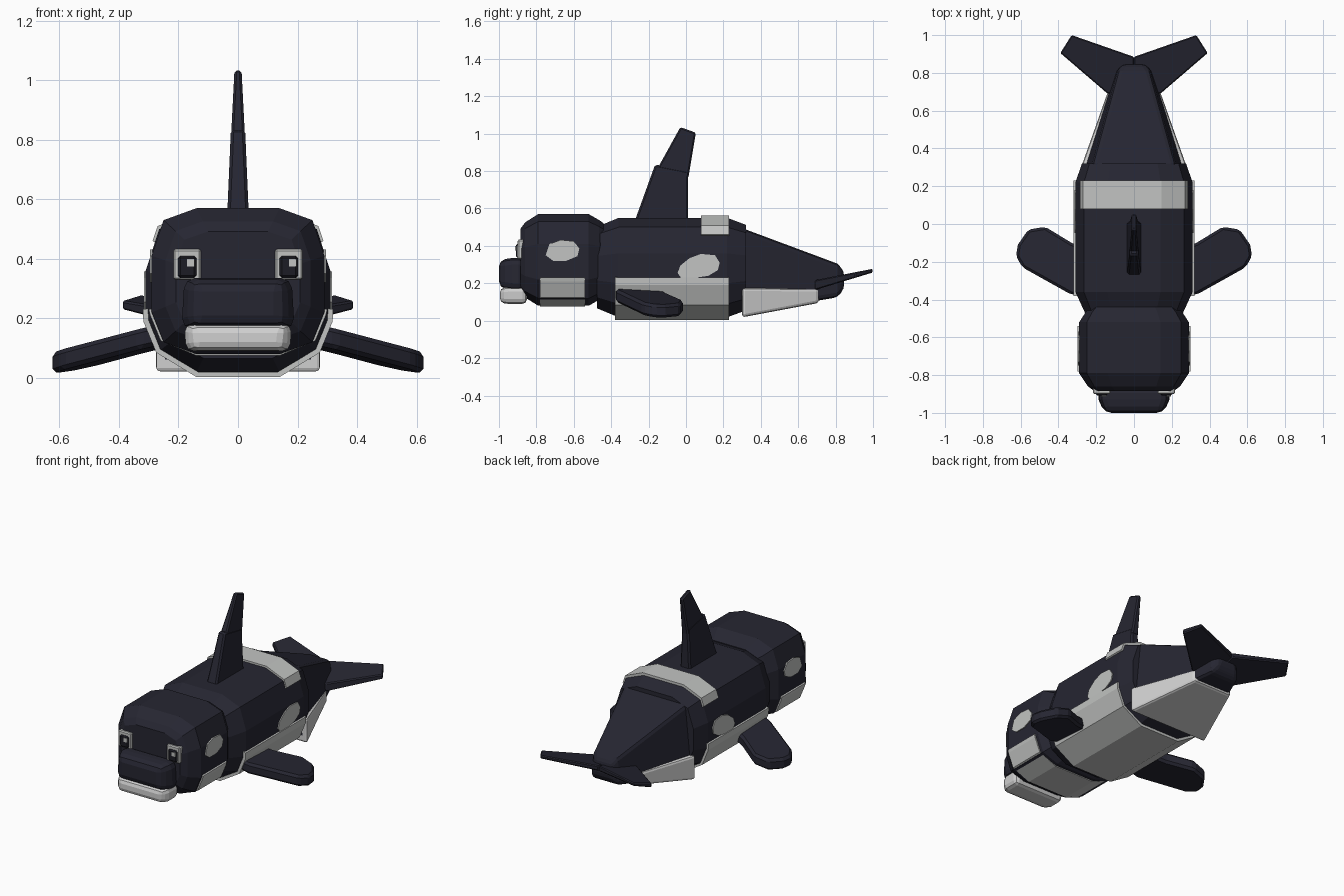
import bpy, bmesh
from mathutils import Vector

cube = bpy.data.objects.get("Cube")
if cube:
    bpy.data.objects.remove(cube, do_unlink=True)


def material(name, r, g, b):
    m = bpy.data.materials.new(name)
    m.use_nodes = True
    m.diffuse_color = (r, g, b, 1)
    m.node_tree.nodes["Principled BSDF"].inputs["Base Color"].default_value = (r, g, b, 1)
    return m


NAVY = material("dark navy skin", 0.019, 0.019, 0.031)
BLACK = material("black pupil", 0.012, 0.012, 0.018)
GREY = material("pale grey markings", 0.54, 0.55, 0.54)
LIGHT = material("light grey underside", 0.63, 0.63, 0.63)


def make(name, verts, faces, mat, bevel=0, segments=1):
    mesh = bpy.data.meshes.new(name)
    mesh.from_pydata([tuple(v) for v in verts], [], faces)
    bm = bmesh.new()
    bm.from_mesh(mesh)
    bmesh.ops.recalc_face_normals(bm, faces=bm.faces)
    bm.to_mesh(mesh)
    bm.free()
    ob = bpy.data.objects.new(name, mesh)
    bpy.context.collection.objects.link(ob)
    mesh.materials.append(mat)
    if bevel:
        mod = ob.modifiers.new("Bevel", "BEVEL")
        mod.width = bevel
        mod.segments = segments
        mod.limit_method = 'ANGLE'
    return ob


def bridge(name, rings, mat, **kw):
    """Skin a list of equal vertex rings and cap both ends."""
    n = len(rings[0])
    faces = [tuple(range(n)), tuple(range((len(rings) - 1) * n, len(rings) * n))]
    for r in range(len(rings) - 1):
        for i in range(n):
            j = (i + 1) % n
            faces.append((r * n + i, r * n + j, (r + 1) * n + j, (r + 1) * n + i))
    return make(name, [v for ring in rings for v in ring], faces, mat, **kw)


def hull(name, half, stations, mat):
    """Mirror a half section and scale it about its centre along y."""
    mid = (half[0][1] + half[-1][1]) / 2
    section = half + [(-x, z) for x, z in reversed(half)]
    rings = [[(x * sx, y, mid + (z - mid) * sz) for x, z in section]
             for y, sx, sz in stations]
    return bridge(name, rings, mat)


def taper_box(name, stations, mat, bevel, segments=2):
    """Stations are y, bottom half width, top half width, bottom z, top z."""
    rings = [[(-b, y, z0), (b, y, z0), (t, y, z1), (-t, y, z1)]
             for y, b, t, z0, z1 in stations]
    return bridge(name, rings, mat, bevel=bevel, segments=segments)


def box(name, lo, hi, mat, bevel=0):
    rings = [[(lo[0], y, lo[2]), (hi[0], y, lo[2]), (hi[0], y, hi[2]), (lo[0], y, hi[2])]
             for y in (lo[1], hi[1])]
    return bridge(name, rings, mat, bevel=bevel)


def band(name, half, y0, y1, mat):
    """Thin wrapped strip following a mirrored half section."""
    pts = half + [(-x, z) for x, z in reversed(half)]
    n = len(pts)
    centre = Vector((0, 0.29))
    inner = [Vector(p) + (centre - Vector(p)).normalized() * 0.018 for p in pts]
    loop = pts + [tuple(p) for p in reversed(inner)]
    rings = [[(x, y, z) for x, z in loop] for y in (y0, y1)]
    ob = bridge(name, rings, mat)
    bm = bmesh.new()
    bm.from_mesh(ob.data)
    bmesh.ops.triangulate(bm, faces=[f for f in bm.faces if len(f.verts) == 2 * n])
    bm.to_mesh(ob.data)
    bm.free()


# Head and body
hull("head", [(0.14, 0.08), (0.25, 0.12), (0.29, 0.22), (0.29, 0.41), (0.25, 0.53), (0.14, 0.57)],
     [(-0.885, 0.72, 0.68), (-0.86, 0.84, 0.82), (-0.79, 1, 1), (-0.52, 1, 1),
      (-0.465, 0.88, 0.87), (-0.44, 0.8, 0.8)], NAVY)
hull("body", [(0.14, 0.018), (0.265, 0.09), (0.31, 0.2), (0.31, 0.36), (0.265, 0.5), (0.14, 0.55)],
     [(-0.475, 0.83, 0.82), (-0.36, 1, 1), (0.22, 1, 1), (0.32, 0.89, 0.86)], NAVY)

# Tail with its pale underside
taper_box("tail", [(0.3, 0.27, 0.225, 0.04, 0.495), (0.81, 0.1, 0.085, 0.125, 0.305),
                   (0.845, 0.07, 0.06, 0.17, 0.265)], NAVY, 0.022)
taper_box("tail_underside", [(0.3, 0.28, 0.28, 0.018, 0.175), (0.71, 0.135, 0.135, 0.095, 0.17)],
          LIGHT, 0.015)

# Wrapped markings
band("head_belly", [(0.3, 0.23), (0.295, 0.21), (0.26, 0.125), (0.14, 0.075)], -0.78, -0.54, GREY)
band("body_belly", [(0.32, 0.23), (0.318, 0.19), (0.275, 0.085), (0.14, 0.003)], -0.38, 0.23, GREY)
band("back_saddle", [(0.287, 0.46), (0.27, 0.51), (0.145, 0.562)], 0.08, 0.23, GREY)

# Snout and lower jaw
taper_box("snout", [(-1.0, 0.155, 0.155, 0.175, 0.325), (-0.93, 0.19, 0.18, 0.165, 0.335),
                    (-0.86, 0.19, 0.18, 0.165, 0.335)], NAVY, 0.035)
taper_box("lower_jaw", [(-0.995, 0.15, 0.16, 0.095, 0.175), (-0.95, 0.175, 0.18, 0.09, 0.18),
                        (-0.85, 0.175, 0.18, 0.09, 0.18)], LIGHT, 0.025)

# Side spots
HEAD_SPOT = [(-0.75, 0.35), (-0.71, 0.32), (-0.64, 0.32), (-0.58, 0.345), (-0.57, 0.385),
             (-0.6, 0.425), (-0.67, 0.432), (-0.73, 0.41)]
BODY_SPOT = [(-0.045, 0.255), (-0.02, 0.22), (0.05, 0.23), (0.12, 0.24), (0.17, 0.27),
             (0.18, 0.31), (0.155, 0.35), (0.08, 0.357), (0.02, 0.335), (-0.03, 0.295)]
# Flipper and fluke outlines seen from above
FLIPPER = [(0.25, -0.13), (0.33, -0.1), (0.47, -0.015), (0.56, -0.03), (0.615, -0.11),
           (0.625, -0.17), (0.59, -0.23), (0.33, -0.375), (0.25, -0.37)]
FLUKE = [(0, 0.885), (0.33, 1.0), (0.39, 0.905), (0.14, 0.69), (0, 0.69)]

for side, s in (("left", 1), ("right", -1)):
    for part, outline, x in (("head_spot", HEAD_SPOT, 0.29), ("body_spot", BODY_SPOT, 0.31)):
        bridge(f"{side}_{part}", [[(s * (x + d), y, z) for y, z in outline]
                                  for d in (-0.002, 0.006)], GREY)
    bridge(f"{side}_flipper",
           [[(s * x, y, 0.127 - 0.23 * (x - 0.3) - 0.06 * (y + 0.2) + d) for x, y in FLIPPER]
            for d in (-0.035, 0.035)], NAVY, bevel=0.014)
    bridge(f"{side}_fluke",
           [[(s * x, y, 0.268 + 0.25 * (y - 1.0) + d * (1.9 - 1.2 * (y - 0.69) / 0.31))
             for x, y in FLUKE] for d in (-0.014, 0.014)], NAVY, bevel=0.006)
    # Eye: frame, pupil and an unmirrored glint
    c = s * 0.171
    box(f"{side}_eye_frame", (c - 0.046, -0.9, 0.33), (c + 0.046, -0.86, 0.433), GREY, 0.006)
    box(f"{side}_pupil", (c - 0.031, -0.909, 0.336), (c + 0.031, -0.89, 0.41), BLACK, 0.008)
    box(f"{side}_eye_glint", (c, -0.914, 0.375), (c + 0.025, -0.9, 0.4), GREY)


# Dorsal fin in two tapering pieces
def fin(name, outline, bevel):
    rings = [[(s * w, y, z) for y, z, w in outline] for s in (-1, 1)]
    bridge(name, rings, NAVY, bevel=bevel)


fin("dorsal_fin_base", [(-0.275, 0.53, 0.037), (-0.165, 0.835, 0.024),
                        (0.012, 0.8, 0.024), (0.012, 0.53, 0.037)], 0.01)
fin("dorsal_fin_tip", [(-0.16, 0.8, 0.024), (-0.03, 1.035, 0.012),
                       (0.053, 1.005, 0.012), (0.012, 0.76, 0.024)], 0.008)
